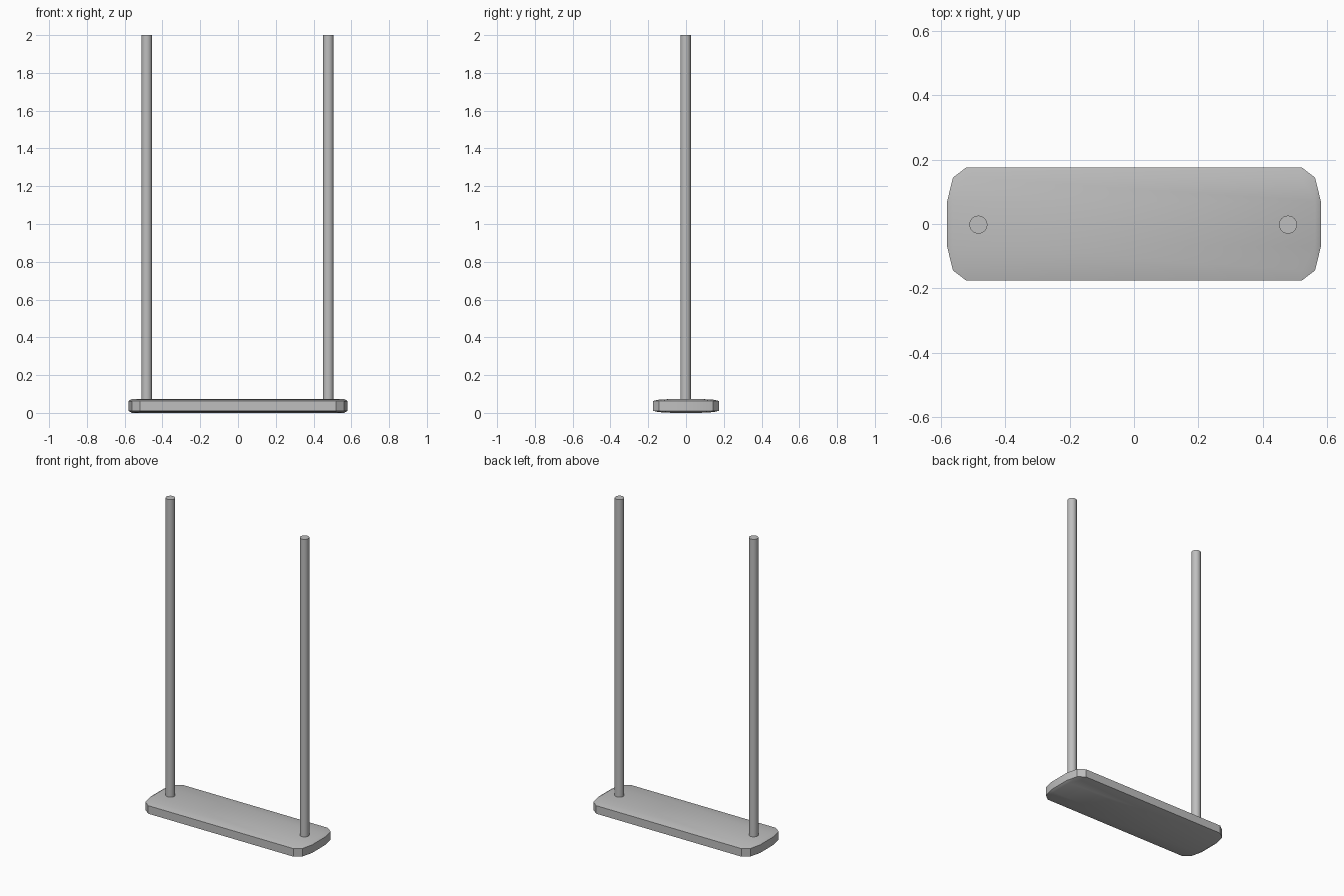
import bpy
import bmesh

cube = bpy.data.objects.get("Cube")
if cube:
    bpy.data.objects.remove(cube, do_unlink=True)

grey = bpy.data.materials.new("plain grey")
grey.use_nodes = True
colour = (0.52, 0.52, 0.52, 1)
grey.diffuse_color = colour
grey.node_tree.nodes["Principled BSDF"].inputs["Base Color"].default_value = colour


def finish(name, bm):
    bmesh.ops.recalc_face_normals(bm, faces=bm.faces)
    mesh = bpy.data.meshes.new(name)
    bm.to_mesh(mesh)
    bm.free()
    mesh.materials.append(grey)
    obj = bpy.data.objects.new(name, mesh)
    bpy.context.collection.objects.link(obj)
    bpy.ops.object.select_all(action="DESELECT")
    obj.select_set(True)
    bpy.context.view_layer.objects.active = obj
    bpy.ops.object.shade_smooth_by_angle(angle=0.52)
    return obj


# Seat: a rounded board, one quarter profile mirrored on all three axes
MID = 0.037
rim = [(0.52, 0.176, 0.026), (0.562, 0.144, 0.026), (0.58, 0.07, 0.026)]
crown = [(0.52, 0.144, 0.033), (0.562, 0.07, 0.037)]
bm = bmesh.new()
for x, y, h in rim + crown:
    for sx in (-1, 1):
        for sy in (-1, 1):
            for sz in (-1, 1):
                bm.verts.new((sx * x, sy * y, MID + sz * h))
bmesh.ops.convex_hull(bm, input=bm.verts)
bmesh.ops.dissolve_limit(bm, angle_limit=0.01, verts=bm.verts, edges=bm.edges)
finish("seat", bm)

# Ropes: straight round rods standing in the seat
for name, x in (("right_rope", -0.483), ("left_rope", 0.478)):
    bottom, top = 0.05, 2.0
    bm = bmesh.new()
    bmesh.ops.create_cone(bm, cap_ends=True, segments=24, radius1=0.028,
                          radius2=0.028, depth=top - bottom)
    bmesh.ops.translate(bm, verts=bm.verts, vec=(x, -0.002, (top + bottom) / 2))
    finish(name, bm)
